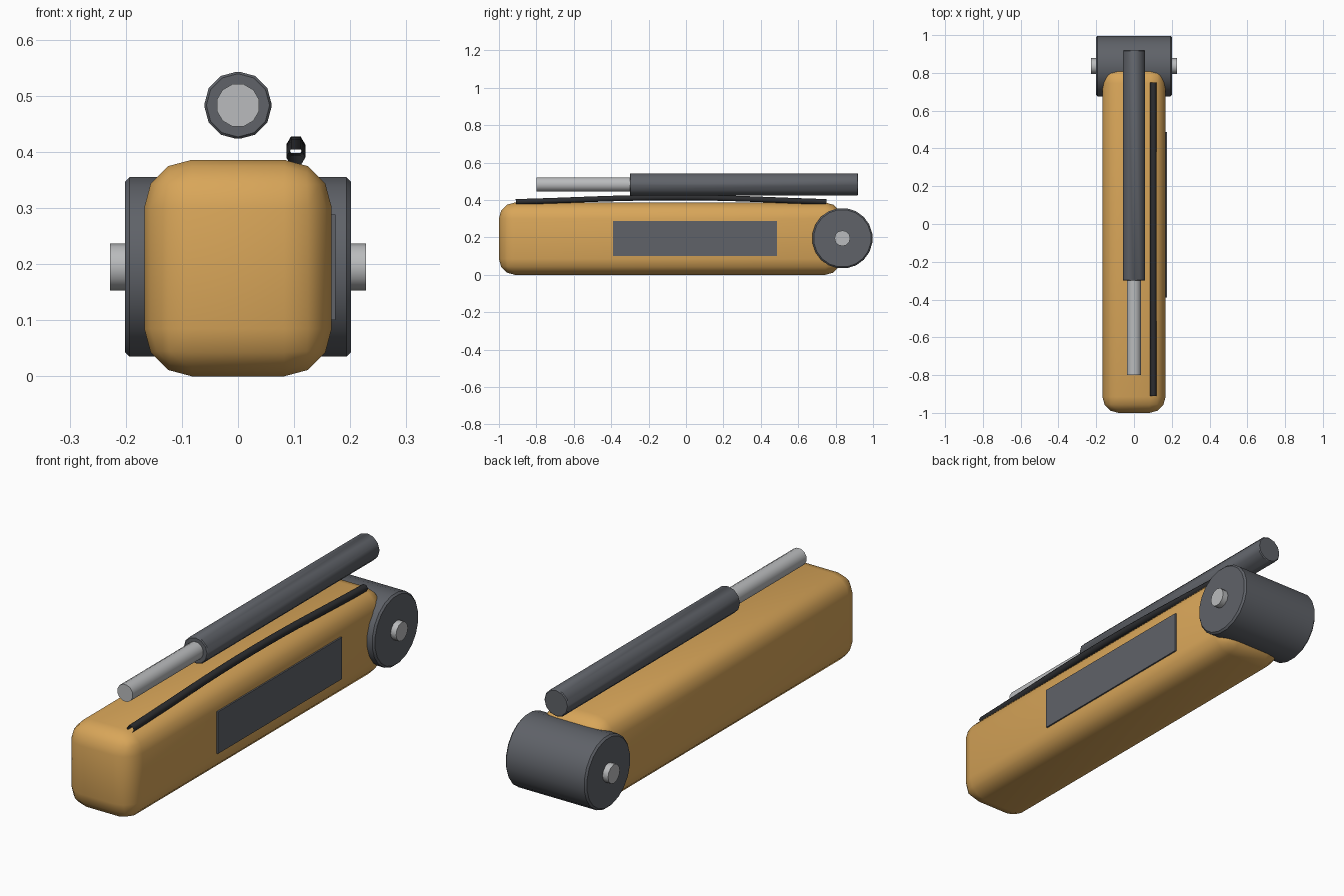
import bpy
import math

cube = bpy.data.objects.get("Cube")
if cube:
    bpy.data.objects.remove(cube, do_unlink=True)


def material(name, rgb):
    m = bpy.data.materials.new(name)
    m.use_nodes = True
    m.diffuse_color = (*rgb, 1)
    m.node_tree.nodes["Principled BSDF"].inputs["Base Color"].default_value = (*rgb, 1)
    return m


yellow = material("machine yellow", (0.69, 0.38, 0.10))
grey = material("dark steel", (0.115, 0.123, 0.14))
silver = material("polished steel", (0.49, 0.50, 0.51))
black = material("black rubber", (0.026, 0.027, 0.030))


def finish(obj, name, mat, bevel=0, segments=1, angle=None):
    """Name, colour, bevel and shade the active object."""
    obj.name = name
    obj.data.materials.append(mat)
    if bevel:
        mod = obj.modifiers.new("bevel", "BEVEL")
        mod.width, mod.segments = bevel, segments
        bpy.ops.object.modifier_apply(modifier=mod.name)
    if angle is None:
        bpy.ops.object.shade_smooth()
    else:
        bpy.ops.object.shade_smooth_by_angle(angle=math.radians(angle))
    return obj


def box(name, mat, low, high, **kw):
    bpy.ops.mesh.primitive_cube_add(size=1, location=[(a + b) / 2 for a, b in zip(low, high)])
    obj = bpy.context.object
    obj.scale = [b - a for a, b in zip(low, high)]
    bpy.ops.object.transform_apply(location=False, rotation=False, scale=True)
    return finish(obj, name, mat, **kw)


def cylinder(name, mat, centre, radius, length, axis, sides, turn=0, **kw):
    rot = (0, math.pi / 2, 0) if axis == "x" else (math.pi / 2, 0, 0)
    bpy.ops.mesh.primitive_cylinder_add(vertices=sides, radius=radius, depth=length)
    obj = bpy.context.object
    obj.rotation_euler = (0, 0, turn)
    bpy.ops.object.transform_apply(location=False, rotation=True, scale=False)
    obj.rotation_euler = rot
    obj.location = centre
    bpy.ops.object.transform_apply(location=False, rotation=True, scale=False)
    return finish(obj, name, mat, **kw)


# Arm body with soft rounded edges
box("arm_body", yellow, (-0.167, -1, 0), (0.167, 0.83, 0.386), bevel=0.085, segments=3)

# Side plate on the left flank
box("side_plate", grey, (0.155, -0.39, 0.10), (0.174, 0.487, 0.288), angle=30)

# Pivot drum and its pin
cylinder("pivot_drum", grey, (0, 0.836, 0.195), 0.162, 0.402, "x", 20,
         turn=math.pi / 20, bevel=0.008, angle=40)
cylinder("pivot_pin", silver, (0, 0.836, 0.195), 0.042, 0.456, "x", 12, angle=40)

# Hydraulic ram above the arm
cylinder("ram_barrel", grey, (0, 0.31, 0.483), 0.0605, 1.22, "y", 12, bevel=0.004, angle=40)
cylinder("ram_rod", silver, (0, -0.54, 0.483), 0.039, 0.52, "y", 12,
         turn=math.pi / 12, angle=40)

# Hose bowed gently along the top, open at both ends
curve = bpy.data.curves.new("hose", "CURVE")
curve.dimensions = "3D"
curve.bevel_depth = 0.017
curve.bevel_resolution = 1
curve.resolution_u = 8
spline = curve.splines.new("BEZIER")
spline.bezier_points.add(2)
for point, (y, z) in zip(spline.bezier_points, [(-0.91, 0.39), (-0.04, 0.413), (0.75, 0.39)]):
    point.co = (0.103, y, z)
    point.handle_left_type = point.handle_right_type = "AUTO"
hose = bpy.data.objects.new("hose", curve)
bpy.context.collection.objects.link(hose)
curve.materials.append(black)
